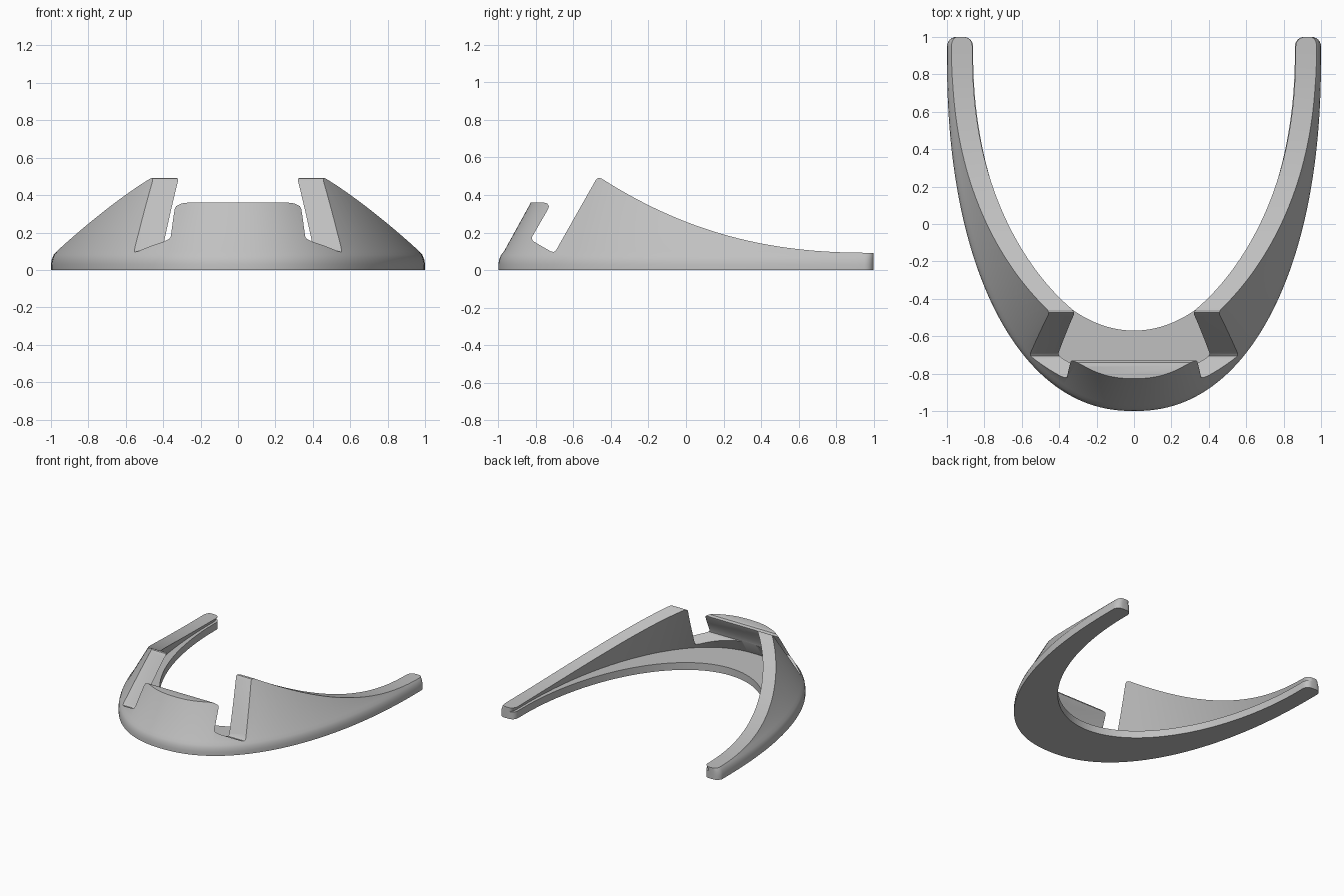
import bpy, bmesh, math

cube = bpy.data.objects.get("Cube")
if cube:
    bpy.data.objects.remove(cube, do_unlink=True)

grey = bpy.data.materials.new("light_grey")
grey.use_nodes = True
color = (0.53, 0.53, 0.53, 1)
grey.diffuse_color = color
grey.node_tree.nodes["Principled BSDF"].inputs["Base Color"].default_value = color


def make_object(name, bm):
    bmesh.ops.recalc_face_normals(bm, faces=bm.faces[:])
    mesh = bpy.data.meshes.new(name)
    bm.to_mesh(mesh)
    bm.free()
    mesh.materials.append(grey)
    obj = bpy.data.objects.new(name, mesh)
    bpy.context.collection.objects.link(obj)
    return obj


# Horseshoe plan: outer superellipse and inner ellipse with straight tips
CENTER, DEPTH, POWER = 0.9, 1.9, 2.2
INNER_X, INNER_DEPTH = 0.86, 1.47
TOP, FLOOR, LEAN, WALL = 0.56, 0.06, 0.55, 0.11


def lean(z):
    return 0.03 + LEAN * (z - 0.1)


# Cross-section as (inward offset, height): rounded foot, leaning wall, floor
wall = [(0, 0), (0, 0.03), (0.004, 0.055), (0.014, 0.08), (0.03, 0.1),
        (lean(TOP), TOP), (lean(TOP) + WALL, TOP), (lean(FLOOR) + WALL, FLOOR)]


def curved_section(angle):
    c, s = math.cos(angle), math.sin(angle)
    side = 1 if c >= 0 else -1
    px, t = abs(c) ** (2 / POWER), s ** (2 / POWER)
    nx, ny = px ** (POWER - 1), t ** (POWER - 1) / DEPTH
    length = math.hypot(nx, ny)
    nx, ny = nx / length, ny / length
    pts = [(side * (px - nx * d), CENTER - DEPTH * t + ny * d, z) for d, z in wall]
    inner = (INNER_X * c, CENTER - INNER_DEPTH * s)
    return pts + [(*inner, FLOOR), (*inner, 0)]


def tip_section(side, y, squeeze):
    mid = (1 - INNER_X) / 2
    edge = 1 - INNER_X
    return [(side * (1 - mid - (d - mid) * squeeze), y, z)
            for d, z in wall + [(edge, FLOOR), (edge, 0)]]


# Rounded tips of both arms
def tip(side):
    radius, rings = 0.05, []
    for i in range(7):
        a = math.pi / 2 * i / 6
        squeeze = 1 - radius / 0.07 * (1 - math.cos(a))
        rings.append(tip_section(side, 1 - radius * (1 - math.sin(a)), squeeze))
    return rings


STEPS = 128
sections = tip(1)[::-1]
sections += [curved_section(math.pi * i / STEPS) for i in range(STEPS + 1)]
sections += tip(-1)

bm = bmesh.new()
rings = [[bm.verts.new(p) for p in section] for section in sections]
count = len(rings[0])
for a, b in zip(rings, rings[1:]):
    for i in range(count):
        j = (i + 1) % count
        bm.faces.new((a[i], a[j], b[j], b[i]))
bm.faces.new(rings[0])
bm.faces.new(rings[-1])
stand = make_object("stand_body", bm)

# Side outline: front lip, slanted slot, support peak and sweeping arm tops
outline = [(-1.2, -0.1), (-1.2, 0.36), (-0.76, 0.36), (-0.74, 0.355), (-0.73, 0.34),
           (-0.735, 0.325), (-0.82, 0.178), (-0.822, 0.165), (-0.812, 0.152),
           (-0.72, 0.099), (-0.705, 0.096), (-0.693, 0.105), (-0.482, 0.478),
           (-0.472, 0.489), (-0.46, 0.491), (-0.447, 0.486)]
for i in range(1, 33):
    y = -0.447 + 1.447 * i / 32
    outline.append((y, 0.092 + 0.394 * ((1 - y) / 1.447) ** 2.35))
outline += [(1.2, 0.092), (1.2, -0.1)]

bm = bmesh.new()
face = bm.faces.new([bm.verts.new((-1.2, y, z)) for y, z in outline])
extruded = bmesh.ops.extrude_face_region(bm, geom=[face])["geom"]
bmesh.ops.translate(bm, vec=(2.4, 0, 0),
                    verts=[v for v in extruded if isinstance(v, bmesh.types.BMVert)])
cutter = make_object("side_outline_cutter", bm)
cutter.hide_render = True

# Trim the body to the outline
trim = stand.modifiers.new("trim", 'BOOLEAN')
trim.operation = 'INTERSECT'
trim.solver = 'EXACT'
trim.object = cutter
bpy.ops.object.select_all(action='DESELECT')
stand.select_set(True)
bpy.context.view_layer.objects.active = stand
bpy.ops.object.modifier_apply(modifier=trim.name)
bpy.data.objects.remove(cutter, do_unlink=True)
bpy.ops.object.shade_smooth_by_angle(angle=math.radians(28))
